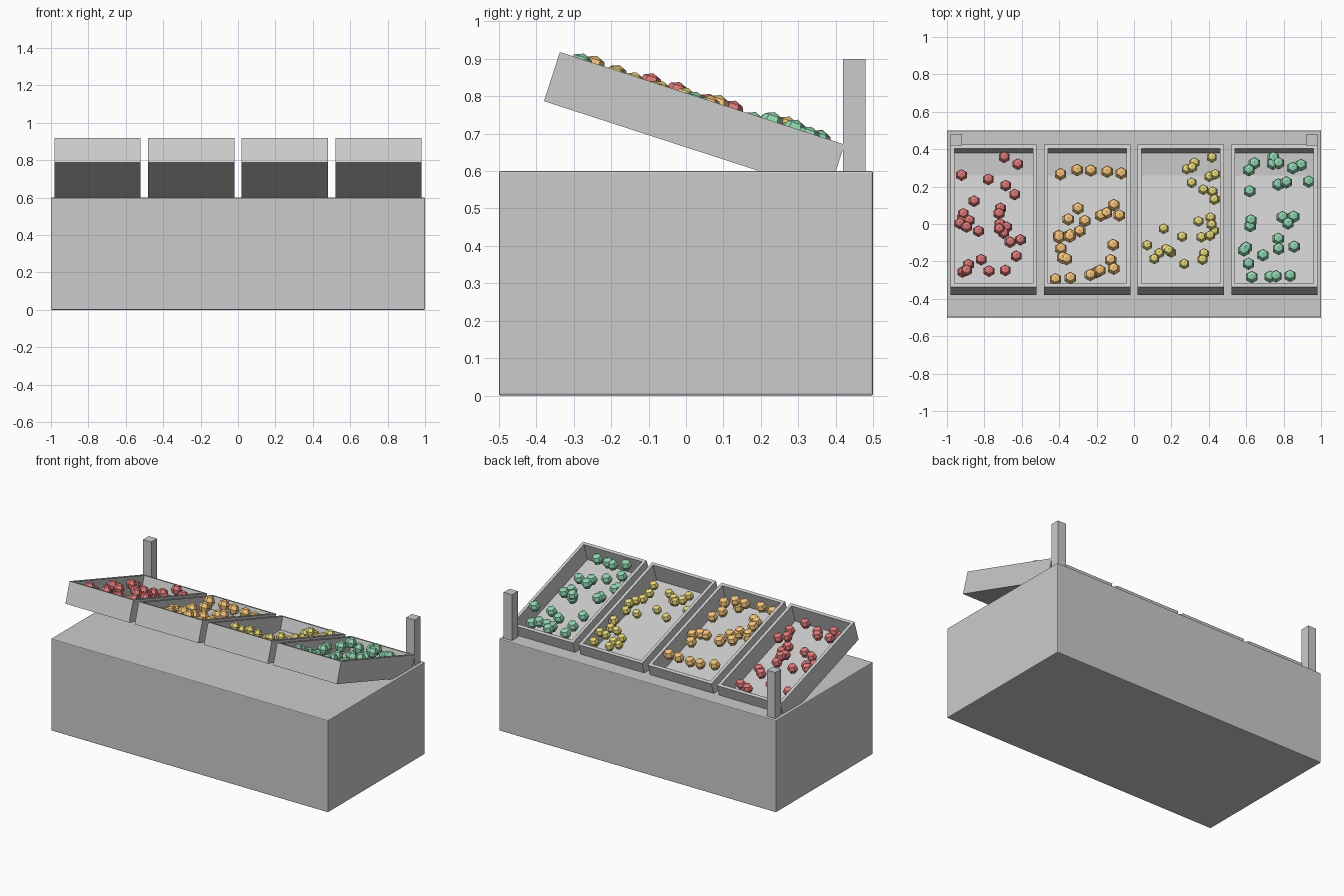
import bpy, bmesh, math, random
from mathutils import Matrix, Vector

if "Cube" in bpy.data.objects:
    bpy.data.objects.remove(bpy.data.objects["Cube"])

random.seed(7)
TILT = Matrix.Translation((0, 0.022, 0.729)) @ Matrix.Rotation(math.radians(-18), 4, 'X')
W, L, H, T = 0.46, 0.8, 0.138, 0.02


def add_object(name, bm, matrix=Matrix(), color=None):
    mesh = bpy.data.meshes.new(name)
    bm.to_mesh(mesh)
    bm.free()
    ob = bpy.data.objects.new(name, mesh)
    bpy.context.collection.objects.link(ob)
    ob.matrix_world = matrix
    if color:
        mat = bpy.data.materials.new(name + "_colour")
        mat.diffuse_color = (*color, 1)
        mat.use_nodes = True
        mat.node_tree.nodes["Principled BSDF"].inputs["Base Color"].default_value = mat.diffuse_color
        mesh.materials.append(mat)
    return ob


def box_bm(size, center=(0, 0, 0)):
    bm = bmesh.new()
    bmesh.ops.create_cube(bm, size=1, matrix=Matrix.Translation(center) @ Matrix.Diagonal((*size, 1)))
    return bm


# Stand with slightly softened edges
stand = add_object("stand", box_bm((2, 1, 0.6), (0, 0, 0.3)))
bevel = stand.modifiers.new("soft_edges", 'BEVEL')
bevel.width = 0.005
bevel.segments = 2

# Rear corner posts
for side, label in ((-1, "left"), (1, "right")):
    add_object("post_" + label, box_bm((0.06, 0.06, 0.3), (side * 0.95, 0.45, 0.75)))


# Open crate: box with its top inset and pushed down to the floor
def crate_bm():
    bm = box_bm((W, L, H))
    top = max(bm.faces, key=lambda f: f.calc_center_median().z)
    bmesh.ops.inset_region(bm, faces=[top], thickness=T, use_even_offset=True)
    geom = bmesh.ops.extrude_discrete_faces(bm, faces=[top])["faces"]
    bmesh.ops.translate(bm, verts=geom[0].verts, vec=Vector((0, 0, T - H)))
    return bm


# Low-poly produce scattered in a crate
def produce_bm(count, radius):
    bm = bmesh.new()
    for _ in range(count):
        pos = (random.uniform(-0.19, 0.19), random.uniform(-0.34, 0.34), random.uniform(0.01, 0.06))
        bmesh.ops.create_uvsphere(bm, u_segments=6, v_segments=4, radius=radius,
                                  matrix=Matrix.Translation(pos))
    return bm


produce = (("red", (0.72, 0.19, 0.19), 0.033), ("orange", (0.9, 0.55, 0.2), 0.035),
           ("yellow", (0.82, 0.7, 0.2), 0.03), ("green", (0.28, 0.66, 0.43), 0.035))
for i, (label, color, radius) in enumerate(produce):
    place = Matrix.Translation((-0.75 + 0.5 * i, 0, 0)) @ TILT
    add_object("crate_" + label, crate_bm(), place)
    add_object("produce_" + label, produce_bm(28, radius), place, color)
